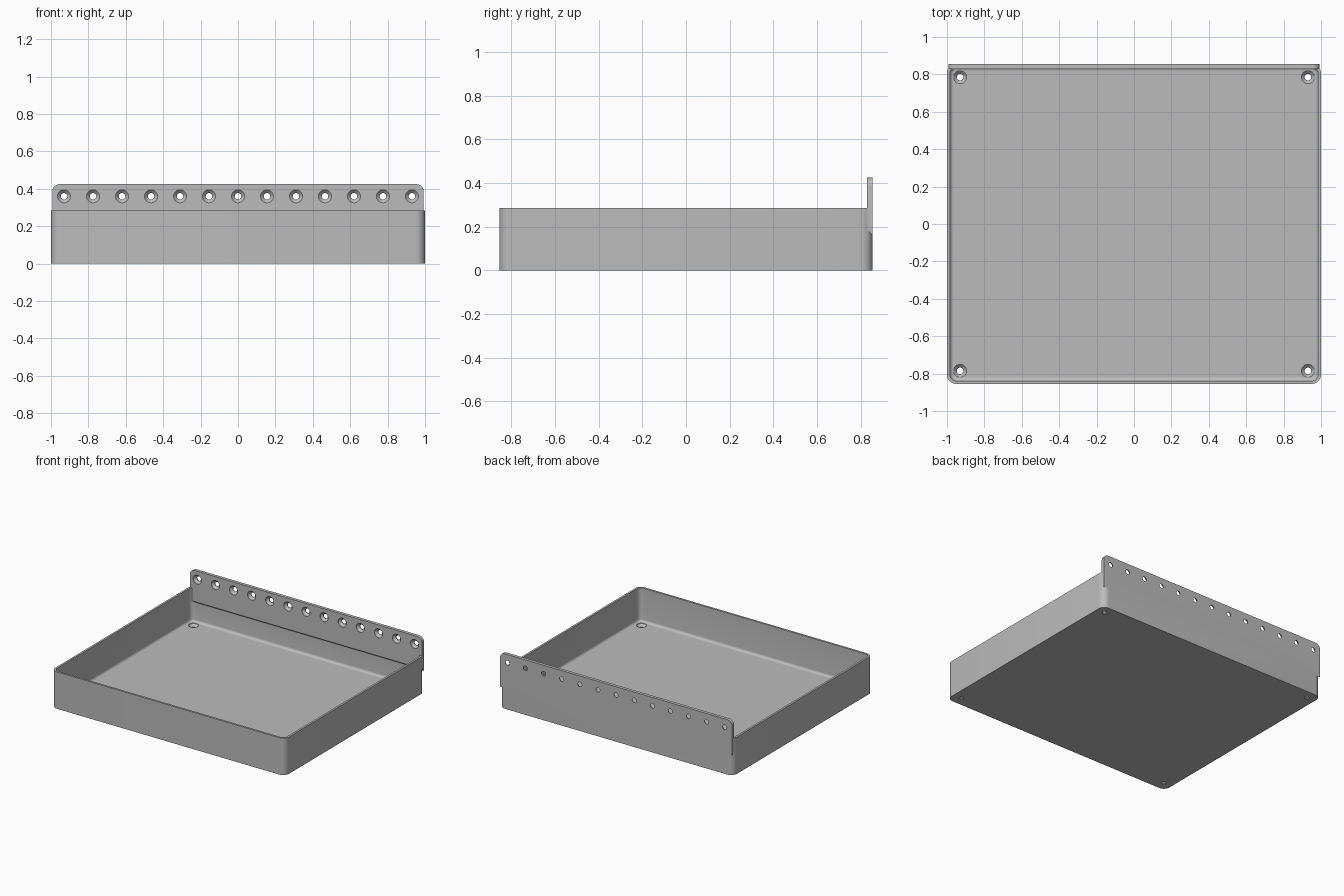
import bpy, bmesh, math
from mathutils import Matrix, Vector

if "Cube" in bpy.data.objects:
    bpy.data.objects.remove(bpy.data.objects["Cube"], do_unlink=True)

HX, HY = 1.0, 0.855          # half width and half depth
WALL, FLOOR = 0.016, 0.025   # thicknesses
WALL_TOP, RAIL_TOP = 0.285, 0.425
CORNER, FILLET = 0.05, 0.02
RAIL_FRONT = 0.83

grey = bpy.data.materials.new("plain grey")
grey.use_nodes = True
grey.diffuse_color = (0.5, 0.5, 0.5, 1)
grey.node_tree.nodes["Principled BSDF"].inputs["Base Color"].default_value = (0.5, 0.5, 0.5, 1)


def loft(bm, rings, matrix=Matrix(), seg=8):
    """Closed solid through rounded rectangles given as (half x, half y, radius, z)."""
    loops = []
    for hx, hy, r, z in rings:
        loop = []
        for q, (sx, sy) in enumerate([(1, 1), (-1, 1), (-1, -1), (1, -1)]):
            for i in range(seg + 1):
                a = (q + i / seg) * math.pi / 2
                p = Vector((sx * (hx - r) + r * math.cos(a), sy * (hy - r) + r * math.sin(a), z))
                loop.append(bm.verts.new(matrix @ p))
        loops.append(loop)
    n = len(loops[0])
    for a, b in zip(loops, loops[1:]):
        for i in range(n):
            j = (i + 1) % n
            bm.faces.new((a[i], a[j], b[j], b[i]))
    bm.faces.new(loops[0][::-1])
    bm.faces.new(loops[-1])


def finish(bm, name):
    bmesh.ops.remove_doubles(bm, verts=bm.verts, dist=1e-5)
    bmesh.ops.recalc_face_normals(bm, faces=bm.faces)
    mesh = bpy.data.meshes.new(name)
    bm.to_mesh(mesh)
    bm.free()
    mesh.materials.append(grey)
    obj = bpy.data.objects.new(name, mesh)
    bpy.context.collection.objects.link(obj)
    return obj


def combine(target, other, operation):
    """Apply a boolean and discard the helper."""
    mod = target.modifiers.new(operation.title(), "BOOLEAN")
    mod.operation, mod.solver, mod.object = operation, "EXACT", other
    bpy.ops.object.select_all(action="DESELECT")
    bpy.context.view_layer.objects.active = target
    target.select_set(True)
    bpy.ops.object.modifier_apply(modifier=mod.name)
    bpy.data.objects.remove(other, do_unlink=True)


# Outer block with rounded upright corners
bm = bmesh.new()
loft(bm, [(HX, HY, CORNER, 0), (HX, HY, CORNER, WALL_TOP)])
tray = finish(bm, "tray_with_back_rail")

# Hollow with a fillet around the floor
rings = []
for i in range(7):
    a = i / 6 * math.pi / 2
    inset = FILLET * (1 - math.sin(a))
    rings.append((HX - WALL - inset, HY - WALL - inset, CORNER - WALL - inset,
                  FLOOR + FILLET * (1 - math.cos(a))))
rings.append((HX - WALL, HY - WALL, CORNER - WALL, WALL_TOP + 0.1))
bm = bmesh.new()
loft(bm, rings)
combine(tray, finish(bm, "hollow_cutter"), "DIFFERENCE")

# Back rail: sloped underside, rounded top corners
bm = bmesh.new()
rail_x = 0.993
profile = [(HY, 0.16), (HY, RAIL_TOP), (RAIL_FRONT, RAIL_TOP), (RAIL_FRONT, 0.185)]
ends = [[bm.verts.new((x, y, z)) for y, z in profile] for x in (-rail_x, rail_x)]
for end in ends:
    bm.faces.new(end)
for i in range(4):
    j = (i + 1) % 4
    bm.faces.new((ends[0][i], ends[0][j], ends[1][j], ends[1][i]))
top_edges = [bm.edges.get((end[1], end[2])) for end in ends]
bmesh.ops.bevel(bm, geom=top_edges, offset=0.04, segments=8, profile=0.5, affect="EDGES")
combine(tray, finish(bm, "back_rail"), "UNION")

# Countersunk screw holes: thirteen along the rail, four in the floor
hole = [(r, r, r, z) for r, z in
        [(0.0175, -0.05), (0.0175, -0.02), (0.035, -0.003), (0.035, 0.015)]]
bm = bmesh.new()
for i in range(13):
    place = Matrix.Translation((-0.93 + i * 0.155, RAIL_FRONT, 0.36))
    loft(bm, hole, place @ Matrix.Rotation(math.pi / 2, 4, "X"), 6)
for x in (-0.93, 0.93):
    for y in (-0.785, 0.785):
        loft(bm, hole, Matrix.Translation((x, y, FLOOR)), 6)
combine(tray, finish(bm, "hole_cutter"), "DIFFERENCE")

bpy.ops.object.shade_smooth_by_angle(angle=math.radians(30))
